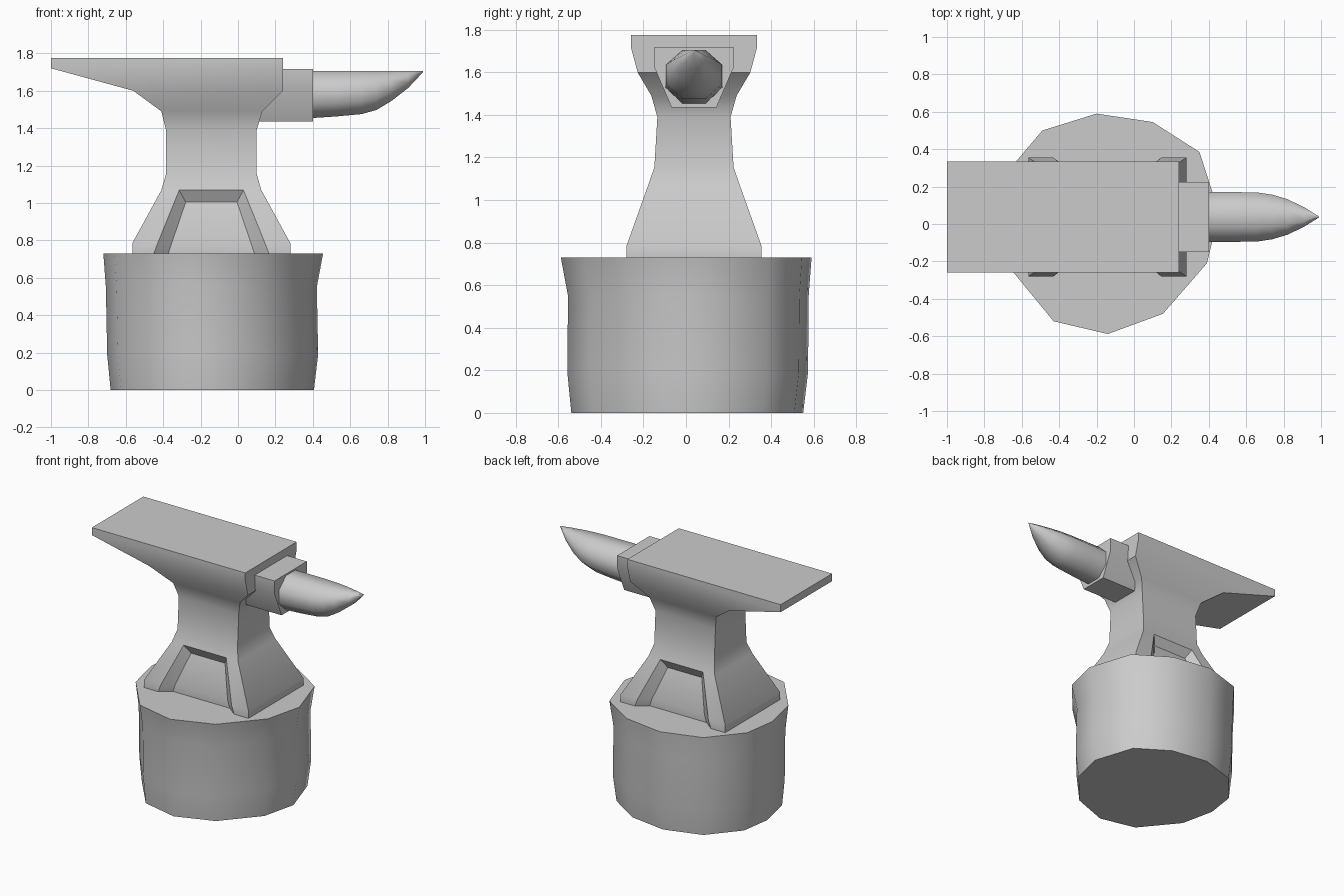
import bpy, bmesh, math

if "Cube" in bpy.data.objects:
    bpy.data.objects.remove(bpy.data.objects["Cube"])

grey = bpy.data.materials.new("plain_grey")
grey.use_nodes = True
colour = (0.6, 0.6, 0.6, 1)
grey.diffuse_color = colour
grey.node_tree.nodes["Principled BSDF"].inputs["Base Color"].default_value = colour

CY = 0.0375   # anvil centre line in y


def finish(bm, name, angle):
    bmesh.ops.recalc_face_normals(bm, faces=bm.faces)
    mesh = bpy.data.meshes.new(name)
    bm.to_mesh(mesh)
    bm.free()
    mesh.materials.append(grey)
    obj = bpy.data.objects.new(name, mesh)
    bpy.context.collection.objects.link(obj)
    bpy.ops.object.select_all(action='DESELECT')
    obj.select_set(True)
    bpy.context.view_layer.objects.active = obj
    bpy.ops.object.shade_smooth_by_angle(angle=math.radians(angle))
    return obj


def loft(name, rings, angle):
    """Skin closed rings of points and cap both ends."""
    bm = bmesh.new()
    rows = [[bm.verts.new(p) for p in ring] for ring in rings]
    for a, b in zip(rows, rows[1:]):
        for i in range(len(a)):
            j = (i + 1) % len(a)
            bm.faces.new((a[i], a[j], b[j], b[i]))
    bm.faces.new(rows[0])
    bm.faces.new(rows[-1])
    bmesh.ops.remove_doubles(bm, verts=bm.verts, dist=1e-5)
    return finish(bm, name, angle)


# Stump: irregular twelve-sided log, waisted below the rim
outline = [(-.20, .59), (.10, .545), (.35, .385), (.455, .06), (.39, -.21),
           (.155, -.48), (-.14, -.588), (-.43, -.52), (-.66, -.24),
           (-.72, .03), (-.685, .27), (-.49, .50)]
levels = [(0, -.005, .005, .925), (.19, -.003, .007, .96),
          (.55, -.01, .01, .96), (.73, 0, 0, 1)]
loft("stump", [[(-.1325 + dx + (x + .1325) * s, dy + y * s, z)
                for x, y in outline] for z, dx, dy, s in levels], 60)

# Anvil body: stacked rectangles (z, left x, right x, half depth)
sections = [(.73, -.565, .28, .317), (.785, -.565, .28, .317),
            (1.068, -.41, .125, .216), (1.155, -.385, .10, .186),
            (1.39, -.385, .10, .172), (1.49, -.41, .13, .20),
            (1.60, -.56, .24, .265), (1.72, -1, .24, .297),
            (1.775, -1, .24, .297)]
# Recess on each side of the foot (half width of rim, of panel, panel z, panel half depth)
recess = [(.307, .23, .73, .257), (.287, .212, .785, .257), (.172, .137, 1.005, .18)]
MID = -.1425

bm = bmesh.new()
sides = {}
for s in (-1, 1):
    left = [bm.verts.new((a, CY + s * d, z)) for z, a, b, d in sections]
    right = [bm.verts.new((b, CY + s * d, z)) for z, a, b, d in sections]
    sides[s] = left, right
    rim, panel = {}, {}
    for t in (-1, 1):
        rim[t] = [bm.verts.new((MID + t * r[0], CY + s * sec[3], sec[0]))
                  for r, sec in zip(recess, sections)]
        panel[t] = [bm.verts.new((MID + t * r[1], CY + s * r[3], r[2])) for r in recess]
    # Legs, sloping walls and sunken panel
    for k in range(2):
        strip = [left, rim[-1], panel[-1], panel[1], rim[1], right]
        for p, q in zip(strip, strip[1:]):
            bm.faces.new((p[k], q[k], q[k + 1], p[k + 1]))
    bm.faces.new((panel[-1][2], panel[1][2], rim[1][2], rim[-1][2]))
    bm.faces.new((left[2], rim[-1][2], rim[1][2], right[2], right[3], left[3]))
    for k in range(3, len(sections) - 1):
        bm.faces.new((left[k], right[k], right[k + 1], left[k + 1]))
# Ends and flat working face
for e in (0, 1):
    a, b = sides[-1][e], sides[1][e]
    for k in range(len(sections) - 1):
        bm.faces.new((a[k], b[k], b[k + 1], a[k + 1]))
bm.faces.new((sides[-1][0][-1], sides[-1][1][-1], sides[1][1][-1], sides[1][0][-1]))
finish(bm, "anvil_body", 38)

# Step block between the body and the horn
half = [(.105, 1.435), (.185, 1.62), (.187, 1.717)]
section = half + [(-y, z) for y, z in reversed(half)]
loft("horn_block", [[(x, CY + y, z) for y, z in section] for x in (.09, .40)], 30)

# Horn: octagon with a level top edge, swept up to a point
TOP = 1.705
stations = [(.38, .133, 1.453), (.53, .133, 1.463), (.66, .131, 1.475),
            (.74, .119, 1.497), (.82, .095, 1.545), (.91, .052, 1.615),
            (.99, .002, 1.70)]
rings = []
for x, w, low in stations:
    ring = []
    for i in range(8):
        a = math.radians(22.5 + 45 * i)
        k = math.cos(math.radians(22.5))
        ring.append((x, CY + w * math.cos(a) / k,
                     (TOP + low) / 2 + (TOP - low) / 2 * math.sin(a) / k))
    rings.append(ring)
loft("horn", rings, 60)
